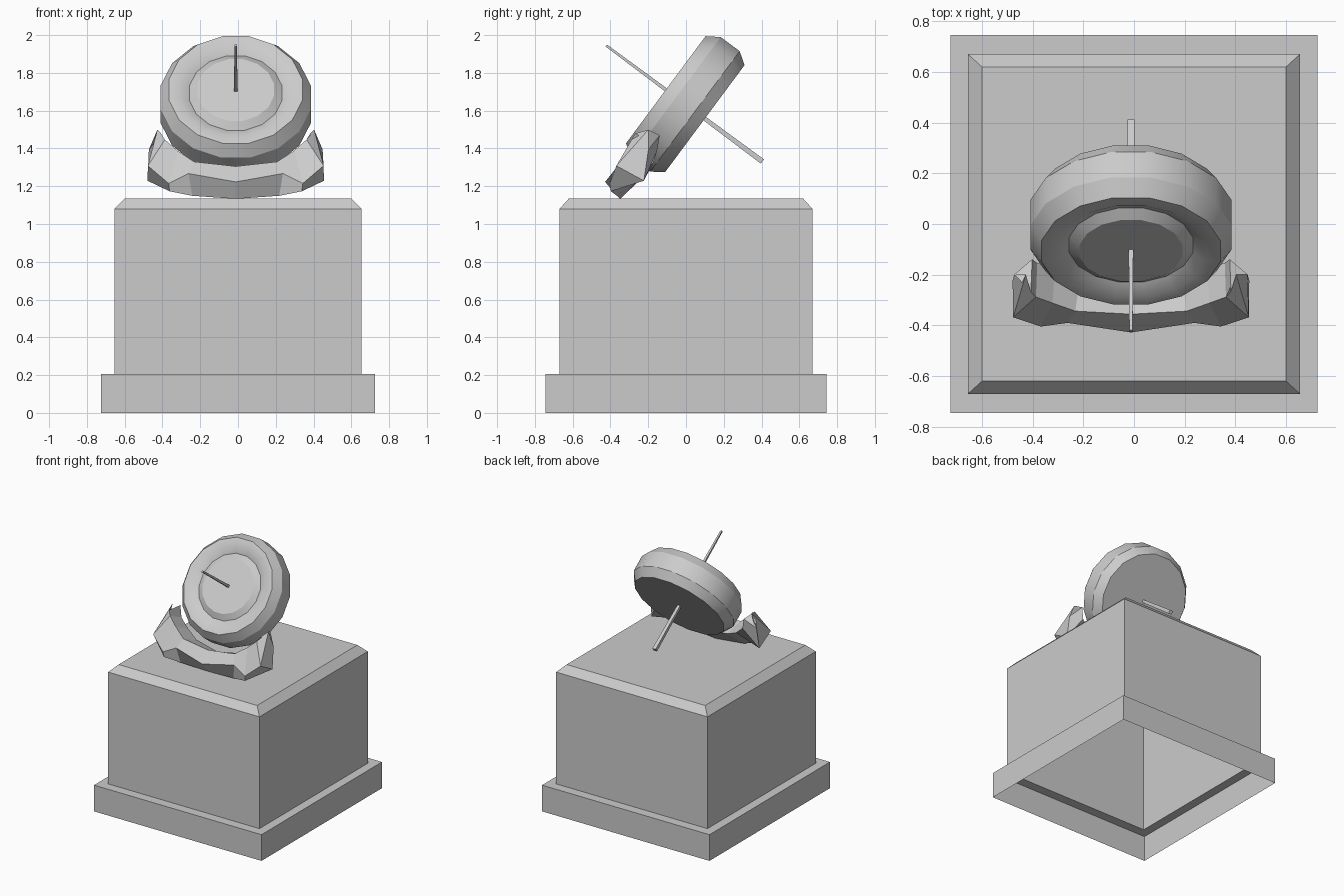
import bpy
import bmesh
import math
from mathutils import Matrix, Vector

cube = bpy.data.objects.get("Cube")
if cube:
    bpy.data.objects.remove(cube, do_unlink=True)

# One stone colour
stone = bpy.data.materials.new("grey stone")
stone.use_nodes = True
GREY = (0.6, 0.6, 0.6, 1)
stone.diffuse_color = GREY
stone.node_tree.nodes["Principled BSDF"].inputs["Base Color"].default_value = GREY

# Dial frame: local z is the dial axis, tilted up toward the front
DIAL = Matrix.Translation((-0.012, -0.005, 1.635)) @ Matrix.Rotation(math.radians(53.4), 4, "X")


def loft(name, rings, cap_start, cap_end, matrix=None, smooth=False):
    """Skin a list of equal-length point rings into one object."""
    bm = bmesh.new()
    loops = [[bm.verts.new(p) for p in ring] for ring in rings]
    for a, b in zip(loops, loops[1:]):
        for i in range(len(a)):
            j = (i + 1) % len(a)
            bm.faces.new((a[i], a[j], b[j], b[i]))
    if cap_start:
        bm.faces.new(loops[0][::-1])
    if cap_end:
        bm.faces.new(loops[-1])
    if cap_start and cap_end:
        bmesh.ops.recalc_face_normals(bm, faces=bm.faces)
    mesh = bpy.data.meshes.new(name)
    bm.to_mesh(mesh)
    bm.free()
    mesh.materials.append(stone)
    obj = bpy.data.objects.new(name, mesh)
    bpy.context.collection.objects.link(obj)
    if matrix:
        obj.matrix_world = matrix
    if smooth:
        bpy.ops.object.select_all(action="DESELECT")
        obj.select_set(True)
        bpy.context.view_layer.objects.active = obj
        bpy.ops.object.shade_smooth_by_angle(angle=math.radians(30))
    return obj


def rectangle(x, y, z):
    return [(-x, -y, z), (x, -y, z), (x, y, z), (-x, y, z)]


def circle(r, z, sides):
    angles = [math.tau * (i + 0.5) / sides for i in range(sides)]
    return [(r * math.cos(a), r * math.sin(a), z) for a in angles]


# Hollow pedestal: stepped foot, block and bevelled top, open underneath
pedestal_profile = [(0.725, 0.745, 0), (0.725, 0.745, 0.205), (0.655, 0.67, 0.205),
                    (0.655, 0.67, 1.08), (0.6, 0.62, 1.135)]
loft("pedestal", [rectangle(*p) for p in pedestal_profile], False, True)

# Dial drum with rounded rim and a shallow groove in its front face
drum_profile = [(0.36, -0.13), (0.405, -0.065), (0.405, 0.06), (0.36, 0.127),
                (0.305, 0.127), (0.25, 0.097), (0.207, 0.125)]
loft("dial_drum", [circle(r, z, 16) for r, z in drum_profile], True, True, DIAL, True)

# Tapered rod through the drum
loft("dial_rod", [circle(0.02, -0.51, 4), circle(0.009, 0.52, 4)], True, True, DIAL)

# Cradle: stations from the middle to the tip,
# each with inner front, outer front, outer back and inner back corners
half = [
    [(0, -0.474, 0.085), (0, -0.583, 0.094), (0, -0.607, -0.024), (0, -0.45, -0.05)],
    [(0.22, -0.447, 0.09), (0.25, -0.525, 0.09), (0.23, -0.605, 0), (0.2, -0.41, -0.05)],
    [(0.31, -0.38, 0.1), (0.355, -0.576, 0.07), (0.35, -0.605, 0.04), (0.3, -0.35, -0.05)],
    [(0.375, -0.32, 0.115), (0.465, -0.479, 0.097), (0.467, -0.456, -0.067), (0.37, -0.29, -0.03)],
    [(0.395, -0.283, 0.119), (0.415, -0.225, 0.075), (0.46, -0.309, 0.012), (0.39, -0.213, 0.009)],
]
mirrored = [[(-x, y, z) for x, y, z in ring] for ring in half[:0:-1]]
loft("cradle", mirrored + half, True, True, DIAL)
